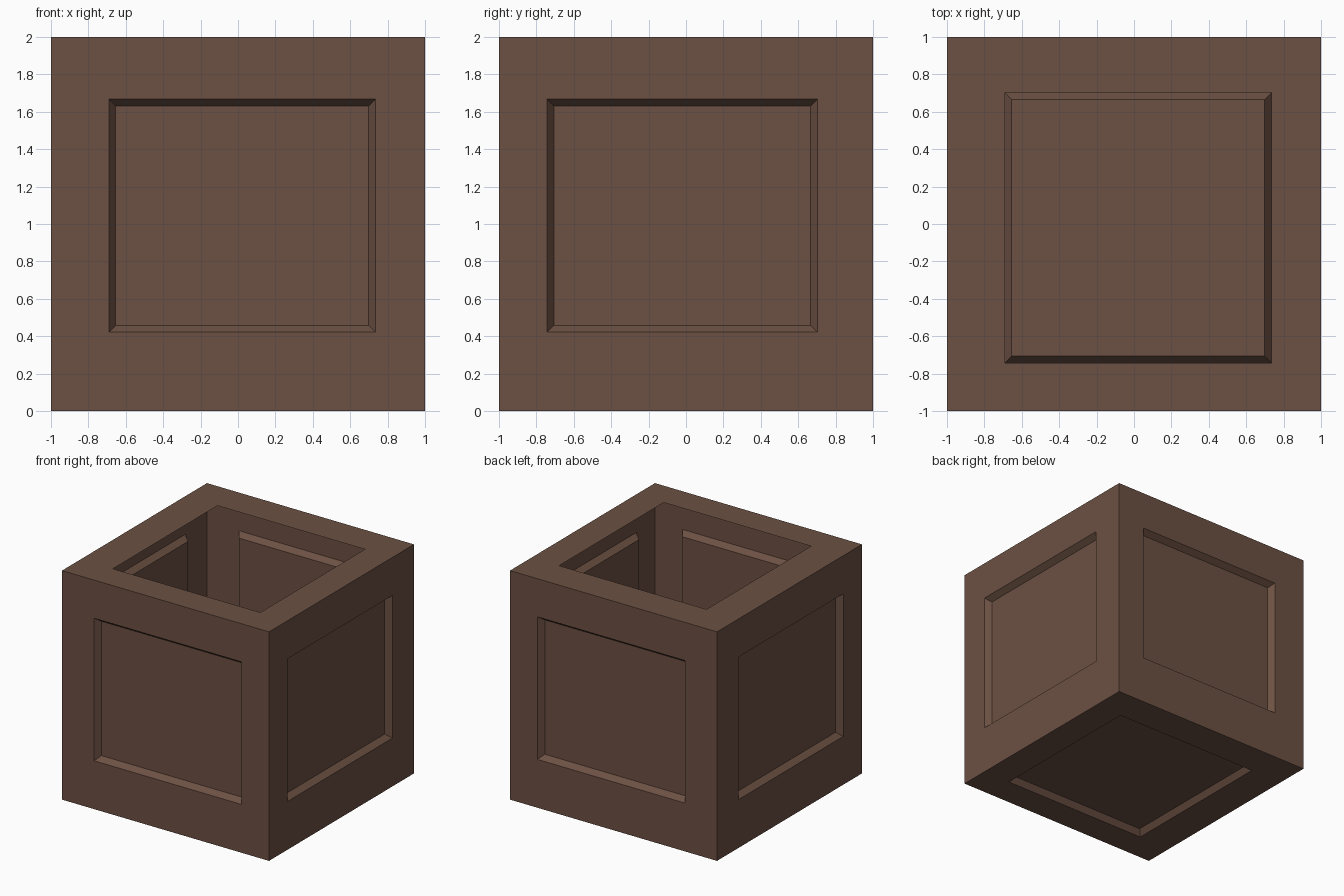
import bpy, bmesh
from mathutils import Vector

if "Cube" in bpy.data.objects:
    bpy.data.objects.remove(bpy.data.objects["Cube"])

# Panel outline as (low, high) on each axis, slightly off centre
OUTER = ((-0.69, 0.735), (-0.742, 0.702), (0.422, 1.667))
TAPER = 0.036   # how far the recess narrows
DEPTH = 0.05    # how deep the panels sink
CENTRE = Vector((0, 0, 1))

bm = bmesh.new()
bmesh.ops.create_cube(bm, size=2)
bmesh.ops.translate(bm, verts=bm.verts[:], vec=CENTRE)
bm.normal_update()


def inset_to(face, axis, taper, depth):
    """Inset a face and snap its inner corners to the panel outline."""
    side = 1 if face.calc_center_median()[axis] > CENTRE[axis] else -1
    bmesh.ops.inset_individual(bm, faces=[face], thickness=0.02)
    for v in face.verts:
        for k in range(3):
            if k == axis:
                v.co[k] = CENTRE[k] + side * (1 - depth)
            elif v.co[k] > CENTRE[k]:
                v.co[k] = OUTER[k][1] - taper
            else:
                v.co[k] = OUTER[k][0] + taper


# Sunken panel on every side and the bottom; open hole on the top
for face in list(bm.faces):
    n = face.normal.copy()
    axis = max(range(3), key=lambda k: abs(n[k]))
    inset_to(face, axis, 0, 0)
    if n.z > 0.5:
        bmesh.ops.delete(bm, geom=[face], context='FACES_ONLY')
    else:
        inset_to(face, axis, TAPER, DEPTH)

bm.normal_update()
mesh = bpy.data.meshes.new("open_crate")
bm.to_mesh(mesh)
bm.free()

# Single brown wood colour
wood = bpy.data.materials.new("brown wood")
wood.diffuse_color = (0.150, 0.081, 0.056, 1)
wood.use_nodes = True
wood.node_tree.nodes["Principled BSDF"].inputs["Base Color"].default_value = wood.diffuse_color
mesh.materials.append(wood)

crate = bpy.data.objects.new("open_crate", mesh)
bpy.context.collection.objects.link(crate)
